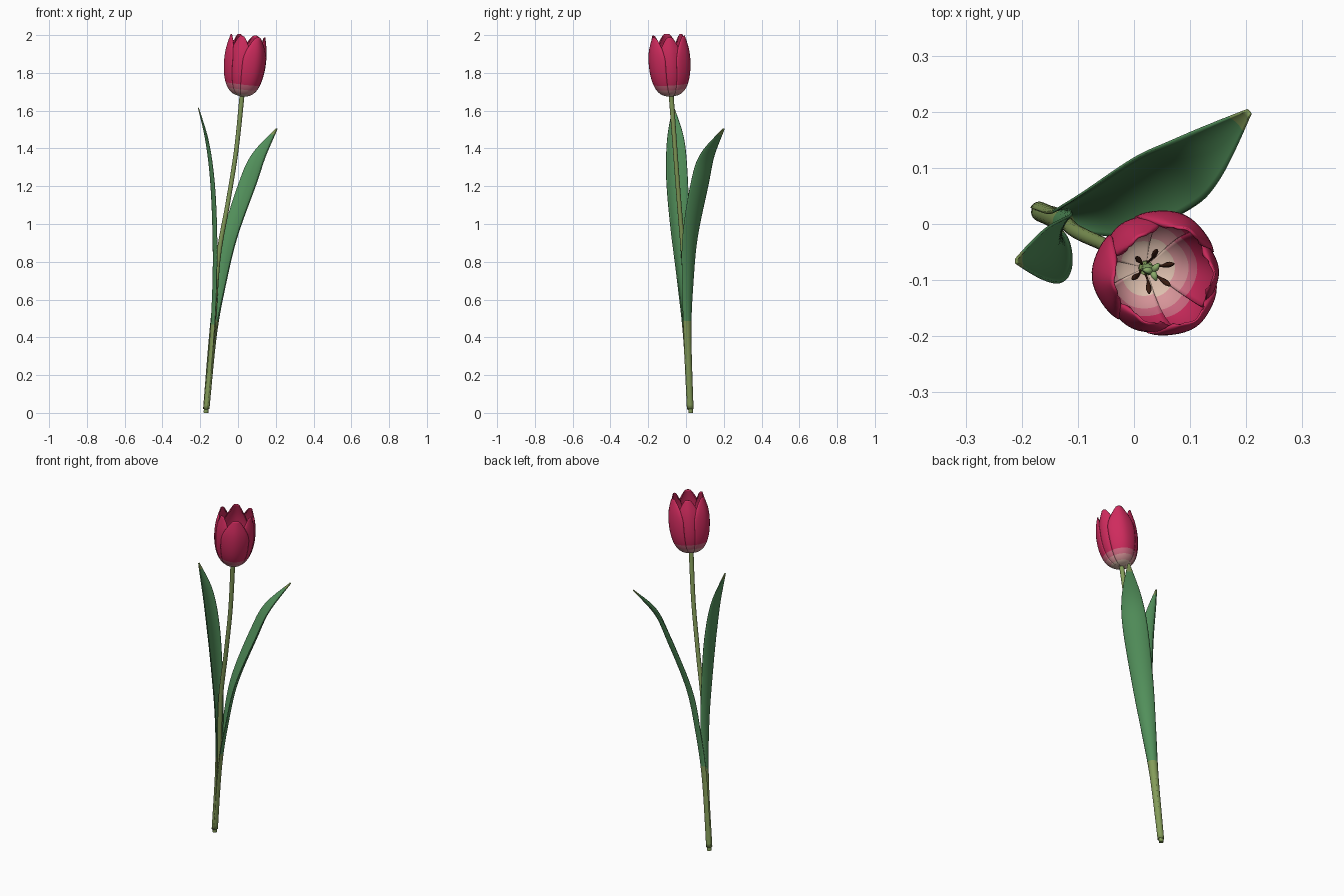
import bpy, bmesh, math
from mathutils import Vector, Matrix

if "Cube" in bpy.data.objects:
    bpy.data.objects.remove(bpy.data.objects["Cube"])


def material(name, rgb):
    m = bpy.data.materials.new(name)
    m.diffuse_color = (*rgb, 1)
    m.use_nodes = True
    m.node_tree.nodes["Principled BSDF"].inputs["Base Color"].default_value = m.diffuse_color
    return m


RED = material("crimson", (0.62, 0.024, 0.11))
PINK = material("rose_pink", (0.62, 0.14, 0.22))
BLUSH = material("blush", (0.68, 0.30, 0.32))
CREAM = material("cream", (0.72, 0.52, 0.42))
LEAF = material("leaf_green", (0.085, 0.28, 0.105))
OLIVE = material("olive_green", (0.23, 0.33, 0.10))
PISTIL = material("pistil_green", (0.25, 0.40, 0.14))
BROWN = material("dark_brown", (0.045, 0.013, 0.006))


def spline(pts, t):
    """Catmull-Rom through tuples of any length, t in 0..1."""
    f = t * (len(pts) - 1)
    i = min(int(f), len(pts) - 2)
    f -= i
    a, b, c, d = (pts[min(max(k, 0), len(pts) - 1)] for k in range(i - 1, i + 3))
    return [0.5 * (2 * q + (r - p) * f + (2 * p - 5 * q + 4 * r - s) * f * f
                   + (3 * q - p - 3 * r + s) * f ** 3) for p, q, r, s in zip(a, b, c, d)]


def finish(name, bm, mats, matrix=None, thickness=0):
    bmesh.ops.recalc_face_normals(bm, faces=bm.faces)
    for f in bm.faces:
        f.smooth = True
    me = bpy.data.meshes.new(name)
    bm.to_mesh(me)
    bm.free()
    for m in mats:
        me.materials.append(m)
    ob = bpy.data.objects.new(name, me)
    bpy.context.collection.objects.link(ob)
    if matrix:
        ob.matrix_world = matrix
    if thickness:
        s = ob.modifiers.new("thickness", 'SOLIDIFY')
        s.thickness = thickness
        s.offset = 0
    return ob


def sheet(bm, point, nu, nv, index):
    """Grid surface: point(u, v) with u in -1..1, v in 0..1; index(v) picks the colour."""
    rows = [[bm.verts.new(point(2 * i / nu - 1, j / nv)) for i in range(nu + 1)]
            for j in range(nv + 1)]
    for j in range(nv):
        for i in range(nu):
            f = bm.faces.new((rows[j][i], rows[j][i + 1], rows[j + 1][i + 1], rows[j + 1][i]))
            f.material_index = index((j + 0.5) / nv)


def tube(bm, pts, n=12, sides=12):
    """Capped round tube through (x, y, z, radius) points."""
    rings = []
    for j in range(n + 1):
        x, y, z, r = spline(pts, j / n)
        a = Vector(spline(pts, max(j / n - 0.01, 0))[:3])
        b = Vector(spline(pts, min(j / n + 0.01, 1))[:3])
        q = Vector((0, 0, 1)).rotation_difference(b - a)
        rings.append([bm.verts.new(Vector((x, y, z)) + q @ Vector(
            (r * math.cos(k * math.tau / sides), r * math.sin(k * math.tau / sides), 0)))
            for k in range(sides)])
    for p, q in zip(rings, rings[1:]):
        for k in range(sides):
            m = (k + 1) % sides
            bm.faces.new((p[k], p[m], q[m], q[k]))
    bm.faces.new(rings[0][::-1])
    bm.faces.new(rings[-1])


# Stem
bm = bmesh.new()
tube(bm, [(-0.17, 0.025, 0, 0.0125), (-0.145, 0.014, 0.28, 0.0125), (-0.124, 0.004, 0.56, 0.0125),
          (-0.102, -0.014, 0.84, 0.0125), (-0.052, -0.037, 1.12, 0.012),
          (-0.008, -0.058, 1.40, 0.012), (0.022, -0.079, 1.69, 0.013)], 48, 16)
stem = finish("stem", bm, [OLIVE])
bpy.context.view_layer.objects.active = stem
stem.select_set(True)
bpy.ops.object.shade_smooth_by_angle()


# Leaves: (x, y, z, half width, curl angle) along the midrib, wrapped round the stem at the base
def leaf(name, pts, side):
    side = Vector(side).normalized()

    def point(u, v):
        x, y, z, w, phi = spline(pts, v)
        a = Vector(spline(pts, max(v - 0.01, 0))[:3])
        b = Vector(spline(pts, min(v + 0.01, 1))[:3])
        inward = (b - a).normalized().cross(side)
        r = w / phi
        return (Vector((x, y, z)) + side * r * math.sin(u * phi)
                + inward * r * (1 - math.cos(u * phi)))

    bm = bmesh.new()
    sheet(bm, point, 14, 60,
          lambda v: 1 if spline(pts, v)[2] < 0.48 or v > 0.95 else 0)
    finish(name, bm, [LEAF, OLIVE], thickness=0.005)


leaf("right_leaf", [(-0.158, 0.033, 0.02, 0.030, 2.0), (-0.122, 0.020, 0.40, 0.034, 1.6),
                    (-0.083, 0.022, 0.66, 0.045, 1.0), (-0.030, 0.036, 0.92, 0.062, 0.8),
                    (0.062, 0.085, 1.20, 0.071, 0.65), (0.120, 0.122, 1.36, 0.056, 0.55),
                    (0.205, 0.200, 1.505, 0.005, 0.4)], (-0.7, 0.7, 0))
leaf("left_leaf", [(-0.181, 0.021, 0.02, 0.028, 2.0), (-0.147, 0.006, 0.40, 0.030, 1.6),
                   (-0.132, -0.012, 0.72, 0.043, 1.0), (-0.134, -0.034, 1.00, 0.055, 0.8),
                   (-0.147, -0.048, 1.25, 0.060, 0.65), (-0.172, -0.055, 1.45, 0.046, 0.55),
                   (-0.210, -0.066, 1.615, 0.004, 0.4)], (0, -1, 0))

# Flower head frame, tilted along the stem
tilt = Vector((0, 0, 1)).rotation_difference(Vector((0.11, -0.055, 1)))
HEAD = Matrix.Translation((0.021, -0.078, 1.677)) @ tilt.to_matrix().to_4x4()

# Petals: (radius, height) profile, three outer and three inner
PROFILE = [(0.010, 0.0), (0.050, 0.012), (0.081, 0.045), (0.101, 0.10),
           (0.110, 0.17), (0.107, 0.245), (0.091, 0.322)]


def petal(name, angle, half, scale):
    def point(u, v):
        r, z = spline(PROFILE, v)
        narrow = 1 - 0.5 * max(0, (v - 0.72) / 0.28) ** 2
        a = math.radians(angle + u * half * narrow)
        r *= scale * (1 - 0.07 * u * u + 0.012 * math.cos(u * 6.28) * v)
        z *= 1 - 0.13 * abs(u) ** 3 * v ** 4
        return Vector((r * math.cos(a), r * math.sin(a), z))

    bm = bmesh.new()
    sheet(bm, point, 16, 32,
          lambda v: 3 if v < 0.2 else 2 if v < 0.32 else 1 if v < 0.41 else 0)
    finish(name, bm, [RED, PINK, BLUSH, CREAM], HEAD, 0.004)


for i in range(3):
    petal(f"outer_petal_{i + 1}", 65 + 120 * i, 44, 1.02)
    petal(f"inner_petal_{i + 1}", 125 + 120 * i, 42, 0.95)

# Stamens: thin filament swelling into a long anther
for i in range(6):
    c, s = math.cos(math.radians(20 + 60 * i)), math.sin(math.radians(20 + 60 * i))
    bm = bmesh.new()
    tube(bm, [(r * c, r * s, z, w) for r, z, w in (
        (0.010, 0.005, 0.002), (0.016, 0.045, 0.002), (0.022, 0.075, 0.0025),
        (0.029, 0.092, 0.0048), (0.035, 0.108, 0.0045), (0.040, 0.122, 0.001))], 20, 8)
    finish(f"stamen_{i + 1}", bm, [BROWN], HEAD)

# Pistil with a three-lobed stigma
bm = bmesh.new()
tube(bm, [(0, 0, 0, 0.008), (0, 0, 0.04, 0.010), (0, 0, 0.08, 0.008), (0, 0, 0.11, 0.006)], 12, 12)
for i in range(3):
    c, s = math.cos(math.radians(50 + 120 * i)), math.sin(math.radians(50 + 120 * i))
    tube(bm, [(0, 0, 0.105, 0.005), (0.009 * c, 0.009 * s, 0.113, 0.006),
              (0.018 * c, 0.018 * s, 0.113, 0.002)], 8, 8)
finish("pistil", bm, [PISTIL], HEAD)
